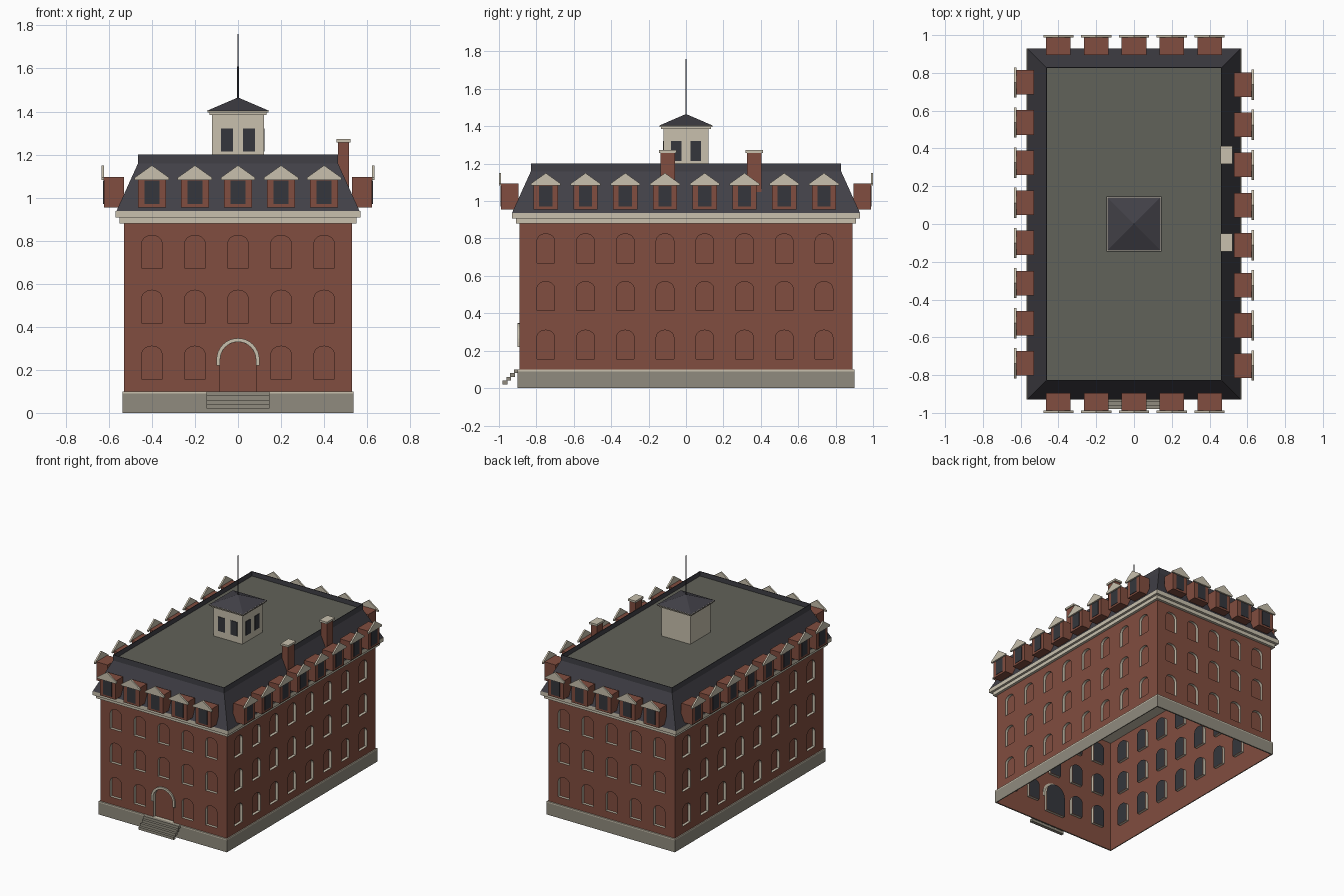
import bpy, bmesh, math
from mathutils import Matrix, Vector

cube = bpy.data.objects.get("Cube")
if cube:
    bpy.data.objects.remove(cube, do_unlink=True)


def material(name, rgb):
    m = bpy.data.materials.new(name)
    m.use_nodes = True
    m.diffuse_color = (*rgb, 1)
    m.node_tree.nodes["Principled BSDF"].inputs["Base Color"].default_value = (*rgb, 1)
    return m


BRICK = material("red brick", (0.22, 0.075, 0.05))
TRIM = material("cream trim", (0.58, 0.53, 0.42))
STONE = material("grey stone", (0.28, 0.26, 0.21))
SLATE = material("dark slate", (0.053, 0.051, 0.062))
GLASS = material("dark glass", (0.035, 0.037, 0.045))
DECK = material("grey roof deck", (0.12, 0.122, 0.1))


def finish(name, bm, mats, spin=0):
    bm.transform(Matrix.Rotation(spin, 4, 'Z'))
    me = bpy.data.meshes.new(name)
    bm.to_mesh(me)
    bm.free()
    for m in mats:
        me.materials.append(m)
    ob = bpy.data.objects.new(name, me)
    bpy.context.scene.collection.objects.link(ob)
    return ob


def box(name, x, y, z, mat, spin=0):
    """Box from three (low, high) ranges."""
    bm = bmesh.new()
    mid = Vector([(a + b) / 2 for a, b in (x, y, z)])
    size = [b - a for a, b in (x, y, z)]
    bmesh.ops.create_cube(bm, size=1, matrix=Matrix.Translation(mid) @ Matrix.Diagonal((*size, 1)))
    return finish(name, bm, [mat], spin)


def rings(name, levels, mat, caps=True):
    """Skin rectangular rings given as (half x, half y, z)."""
    bm = bmesh.new()
    loops = [[bm.verts.new((sx * a, sy * b, z)) for sx, sy in ((-1, -1), (1, -1), (1, 1), (-1, 1))]
             for a, b, z in levels]
    for lo, hi in zip(loops, loops[1:]):
        for i in range(4):
            j = (i + 1) % 4
            bm.faces.new((lo[i], lo[j], hi[j], hi[i]))
    if caps:
        bm.faces.new(loops[0][::-1])
        bm.faces.new(loops[-1])
    return finish(name, bm, [mat])


def plate(name, outline, y0, y1, mat, spin=0):
    """Extrude an (x, z) outline from y0 (outer) to y1 (inner)."""
    bm = bmesh.new()
    face = bm.faces.new([bm.verts.new((u, y0, z)) for u, z in outline])
    out = bmesh.ops.extrude_face_region(bm, geom=[face], use_keep_orig=True)
    verts = [g for g in out["geom"] if isinstance(g, bmesh.types.BMVert)]
    bmesh.ops.translate(bm, verts=verts, vec=(0, y1 - y0, 0))
    bmesh.ops.recalc_face_normals(bm, faces=bm.faces)
    return finish(name, bm, [mat], spin)


def arc(c, z, rx, rz, steps=10):
    """Arch points from the right spring to the left spring."""
    return [(c + rx * math.cos(math.pi * i / steps), z + rz * math.sin(math.pi * i / steps))
            for i in range(steps + 1)]


def wall(name, dist, half, centres, spin, rows, door=False):
    """Wall panel of cells, each with a recessed arched opening."""
    bm = bmesh.new()

    def face(points, depths, index=0):
        f = bm.faces.new([bm.verts.new((u, -dist + d, z)) for (u, z), d in zip(points, depths)])
        f.material_index = index

    n = len(centres)
    edges = [-half] + [(a + b) / 2 for a, b in zip(centres, centres[1:])] + [half]
    for k, c in enumerate(centres):
        a, b = edges[k], edges[k + 1]
        for r, (z0, z1, sill) in enumerate(rows):
            if door and r == 0 and k == n // 2:
                w, sill, spring, rise = 0.083, 0.1, 0.247, 0.083
            else:
                w, spring, rise = 0.047, sill + 0.118, 0.037
            arch = arc(c, spring, w, rise)
            m = len(arch) // 2
            left, right = (c - w, sill), (c + w, sill)
            # brick around the opening
            for pts in ([(a, z0), (b, z0), right, left],
                        [(b, z0), (b, z1), (c, z1)] + arch[m::-1] + [right],
                        [(a, z0), left] + arch[:m - 1:-1] + [(c, z1), (a, z1)]):
                face(pts, [0] * len(pts))
            # trimmed reveal, bricked-up back and dark inner pane
            loop = [left, right] + arch
            for p, q in zip(loop, loop[1:] + loop[:1]):
                face([p, q, q, p], [0, 0, 0.02, 0.02], 1)
            face(loop, [0.02] * len(loop))
            face(loop[::-1], [0.024] * len(loop), 2)
    bmesh.ops.remove_doubles(bm, verts=bm.verts, dist=0.0001)
    return finish(name, bm, [BRICK, TRIM, GLASS], spin)


def dormer(name, c, dist, spin):
    """Brick dormer with a dark window and a gabled front board."""
    box(name + "_body", (c - 0.065, c + 0.065), (-dist, -dist + 0.093), (0.955, 1.095), BRICK, spin)
    box(name + "_window", (c - 0.035, c + 0.035), (-dist - 0.003, -dist + 0.002), (0.97, 1.08), GLASS, spin)
    gable = [(c - 0.08, 1.083), (c + 0.08, 1.083), (c + 0.08, 1.093), (c, 1.15), (c - 0.08, 1.093)]
    plate(name + "_gable", gable, -dist - 0.012, -dist, TRIM, spin)


# Four sides: walls with windows, and a row of dormers
rows = [(0, 0.36, 0.155), (0.36, 0.62, 0.415), (0.62, 0.88, 0.67)]
short = [(i - 2) * 0.2 for i in range(5)]
long = [(i - 3.5) * 0.2125 - 0.006 for i in range(8)]
sides = [("front", 0.89, 0.53, short, 0.988), ("right_hand", 0.53, 0.89, long, 0.623),
         ("back", 0.89, 0.53, short, 0.988), ("left_hand", 0.53, 0.89, long, 0.623)]
for s, (side, dist, half, centres, reach) in enumerate(sides):
    spin = s * math.pi / 2
    wall(side + "_wall", dist, half, centres, spin, rows, door=(s == 0))
    for i, c in enumerate(centres):
        dormer(f"{side}_dormer_{i + 1}", c, reach, spin)

# Stone base with a light top course
rings("stone_base", [(0.53, 0.89, 0), (0.537, 0.9, 0), (0.537, 0.9, 0.09)], STONE, caps=False)
rings("base_course", [(0.537, 0.9, 0.09), (0.537, 0.9, 0.1), (0.53, 0.89, 0.1)], TRIM, caps=False)

# Entrance steps and door arch
for i in range(4):
    y = -0.98 + 0.02 * i
    box(f"step_{i + 1}", (-0.147, 0.147), (y, y + 0.025), (0.02 + 0.02 * i, 0.04 + 0.02 * i), STONE)
outer = [(0.1, 0.22)] + arc(0, 0.247, 0.1, 0.1, 16) + [(-0.1, 0.22)]
inner = [(0.083, 0.22)] + arc(0, 0.247, 0.083, 0.083, 16) + [(-0.083, 0.22)]
plate("door_arch", outer + inner[::-1], -0.9, -0.888, TRIM)

# Cornice in two steps
rings("lower_cornice", [(0.55, 0.91, 0.88), (0.55, 0.91, 0.907)], TRIM)
rings("upper_cornice", [(0.568, 0.93, 0.907), (0.568, 0.93, 0.937)], TRIM)

# Mansard roof with a low rim around a sunken deck
rings("mansard_roof", [(0.565, 0.93, 0.937), (0.465, 0.83, 1.158), (0.465, 0.83, 1.2),
                       (0.461, 0.826, 1.2), (0.461, 0.826, 1.16)], SLATE, caps=False)
rings("roof_deck", [(0.461, 0.826, 1.155), (0.461, 0.826, 1.165)], DECK)

# Chimneys along one side
for i, y in enumerate((-0.098, 0.365)):
    box(f"chimney_{i + 1}", (0.465, 0.515), (y - 0.038, y + 0.038), (1.03, 1.257), BRICK)
    box(f"chimney_cap_{i + 1}", (0.458, 0.522), (y - 0.047, y + 0.047), (1.257, 1.272), TRIM)

# Cupola with paired windows on two faces
rings("cupola_body", [(0.12, 0.12, 1.16), (0.12, 0.12, 1.39)], TRIM)
rings("cupola_cornice", [(0.133, 0.133, 1.385), (0.133, 0.133, 1.395),
                         (0.142, 0.142, 1.395), (0.142, 0.142, 1.405)], TRIM)
rings("cupola_roof", [(0.145, 0.145, 1.403), (0.001, 0.001, 1.465)], SLATE)
for spin in (0, math.pi / 2):
    for c in (-0.052, 0.052):
        box("cupola_window", (c - 0.028, c + 0.028), (-0.124, -0.118), (1.215, 1.322), GLASS, spin)

# Spire
bm = bmesh.new()
bmesh.ops.create_cone(bm, cap_ends=True, segments=8, radius1=0.004, radius2=0.003, depth=0.31,
                      matrix=Matrix.Translation((0, 0, 1.605)))
finish("spire", bm, [SLATE])
